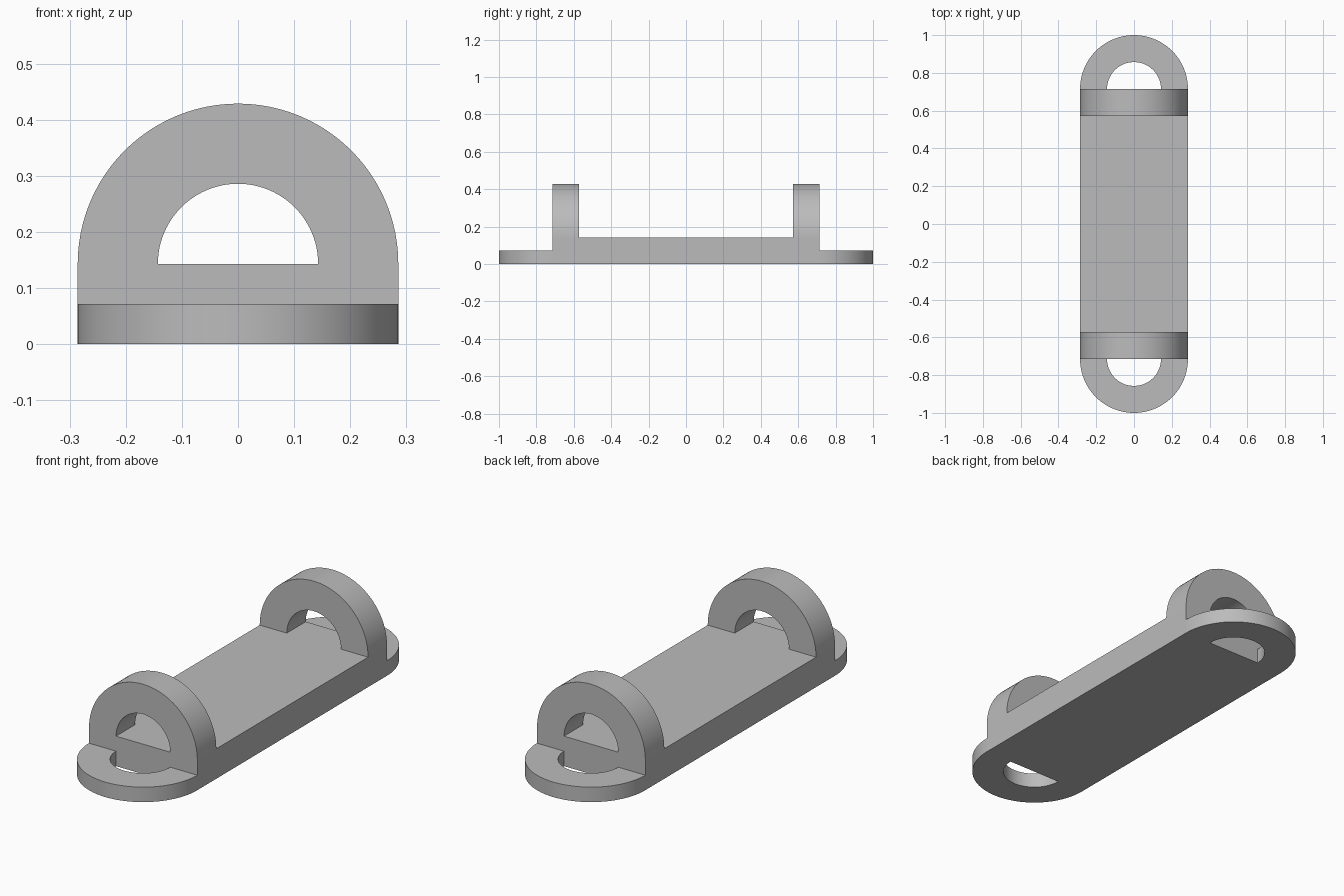
import bpy, bmesh
from math import pi, sin, cos, radians
from mathutils import Matrix, Vector

cube = bpy.data.objects.get("Cube")
if cube:
    bpy.data.objects.remove(cube, do_unlink=True)

UNIT = 1 / 7                 # body height, arch thickness and hole radius
OUTER, INNER = 2 * UNIT, UNIT
HALF_BODY = 5 * UNIT
SEGMENTS = 48

grey = bpy.data.materials.new("plain grey")
grey.use_nodes = True
colour = (0.5, 0.5, 0.5, 1)
grey.diffuse_color = colour
grey.node_tree.nodes["Principled BSDF"].inputs["Base Color"].default_value = colour


def extruded(name, outline, depth, matrix):
    """Extrude a flat XY outline along its Z, then place it with a matrix."""
    bm = bmesh.new()
    face = bm.faces.new([bm.verts.new((x, y, 0)) for x, y in outline])
    grown = bmesh.ops.extrude_face_region(bm, geom=[face])
    moved = [v for v in grown["geom"] if isinstance(v, bmesh.types.BMVert)]
    bmesh.ops.translate(bm, verts=moved, vec=(0, 0, depth))
    bm.transform(matrix)
    bmesh.ops.recalc_face_normals(bm, faces=bm.faces)
    mesh = bpy.data.meshes.new(name)
    bm.to_mesh(mesh)
    bm.free()
    mesh.materials.append(grey)
    obj = bpy.data.objects.new(name, mesh)
    bpy.context.collection.objects.link(obj)
    bpy.ops.object.select_all(action="DESELECT")
    obj.select_set(True)
    bpy.context.view_layer.objects.active = obj
    bpy.ops.object.shade_smooth_by_angle(angle=radians(30))
    return obj


def arc(radius):
    return [(radius * cos(pi * i / SEGMENTS), radius * sin(pi * i / SEGMENTS))
            for i in range(SEGMENTS + 1)]


half_ring = arc(OUTER) + arc(INNER)[::-1]

# Long rectangular body
extruded("body", [(-OUTER, -HALF_BODY), (OUTER, -HALF_BODY),
                  (OUTER, HALF_BODY), (-OUTER, HALF_BODY)], UNIT, Matrix())

for side, label in ((-1, "front"), (1, "back")):
    # Flat half-ring lug at the end of the body
    turn = Matrix.Rotation(0 if side > 0 else pi, 4, "Z")
    extruded(label + "_lug", half_ring, UNIT / 2,
             Matrix.Translation((0, side * HALF_BODY, 0)) @ turn)

    # Upright arch standing on the body, its outer face flush with the end
    outer_edge = HALF_BODY if side > 0 else -HALF_BODY + UNIT
    extruded(label + "_arch", half_ring, UNIT,
             Matrix.Translation((0, outer_edge, UNIT)) @ Matrix.Rotation(pi / 2, 4, "X"))
